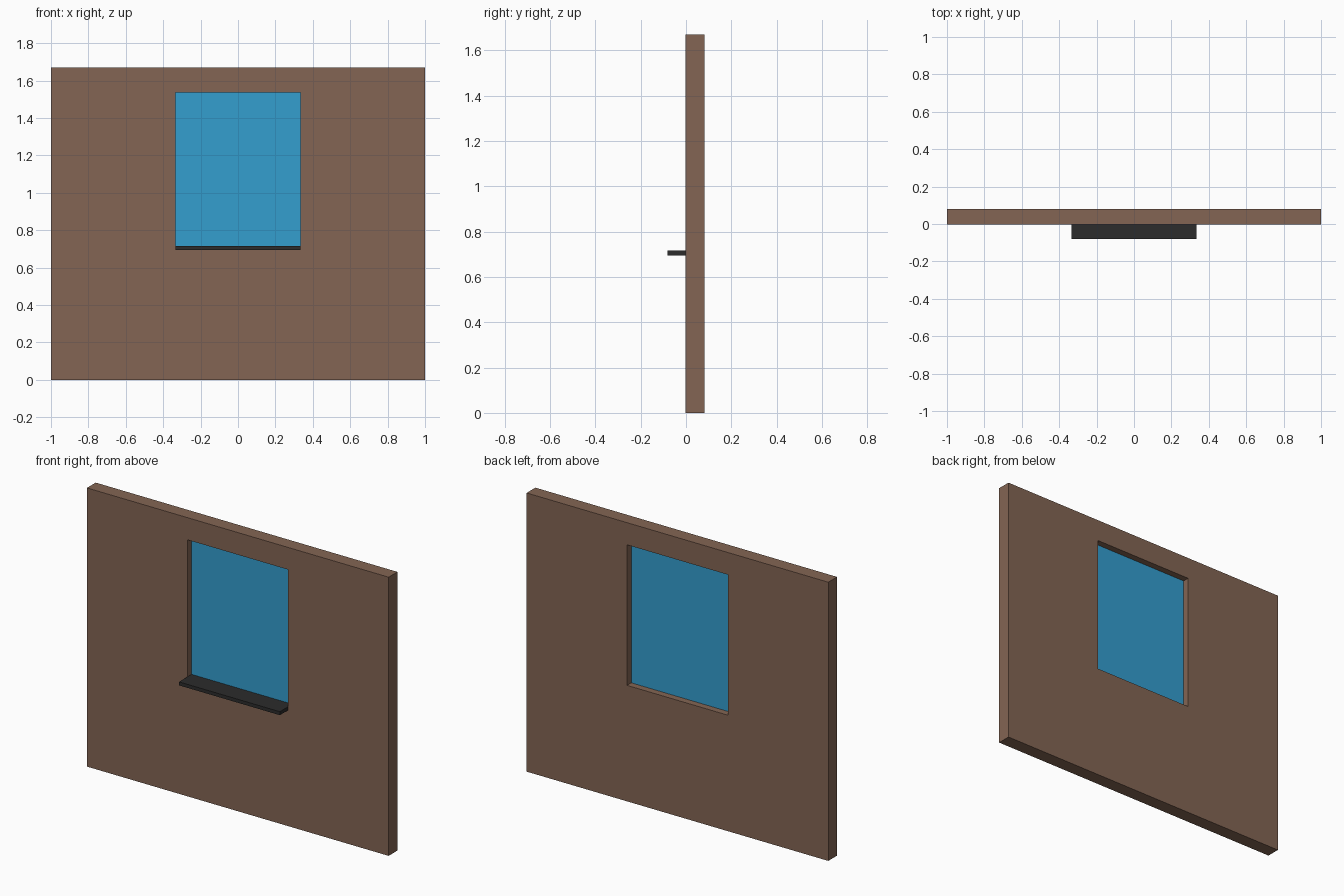
import bpy, bmesh

if "Cube" in bpy.data.objects:
    bpy.data.objects.remove(bpy.data.objects["Cube"])

W, H = 1.0, 1.67                # wall half width, height
OX, OZ0, OZ1 = 0.334, 0.695, 1.537   # opening
Y0, Y1 = -0.002, 0.081          # wall front and back
YG = 0.039                      # middle of the pane


def material(name, rgb):
    m = bpy.data.materials.new(name)
    m.diffuse_color = (*rgb, 1)
    m.use_nodes = True
    m.node_tree.nodes["Principled BSDF"].inputs["Base Color"].default_value = m.diffuse_color
    return m


def finish(name, bm, mat):
    bmesh.ops.recalc_face_normals(bm, faces=bm.faces)
    me = bpy.data.meshes.new(name)
    bm.to_mesh(me)
    bm.free()
    me.materials.append(mat)
    ob = bpy.data.objects.new(name, me)
    bpy.context.collection.objects.link(ob)
    return ob


def box(name, lo, hi, mat):
    bm = bmesh.new()
    bmesh.ops.create_cube(bm, size=1)
    for v in bm.verts:
        for i in range(3):
            v.co[i] = lo[i] if v.co[i] < 0 else hi[i]
    return finish(name, bm, mat)


brown = material("wall brown", (0.227, 0.130, 0.087))
blue = material("glass blue", (0.034, 0.342, 0.624))
dark = material("sill charcoal", (0.025, 0.025, 0.025))

# Wall: four rectangular loops joined into a slab with a through opening
bm = bmesh.new()


def ring(x, z0, z1, y):
    return [bm.verts.new(p) for p in ((-x, y, z0), (x, y, z0), (x, y, z1), (-x, y, z1))]


rings = [ring(W, 0, H, Y0), ring(OX, OZ0, OZ1, Y0),
         ring(OX, OZ0, OZ1, Y1), ring(W, 0, H, Y1)]
for k in range(4):
    a, b = rings[k], rings[(k + 1) % 4]
    for i in range(4):
        j = (i + 1) % 4
        bm.faces.new((a[i], a[j], b[j], b[i]))
finish("wall", bm, brown)

# Glass pane in the middle of the opening
box("window_pane", (-OX, YG - 0.002, OZ0), (OX, YG + 0.002, OZ1), blue)

# Sill resting on the bottom of the opening and projecting forwards
box("window_sill", (-OX, -0.081, OZ0), (OX, YG - 0.002, 0.716), dark)
